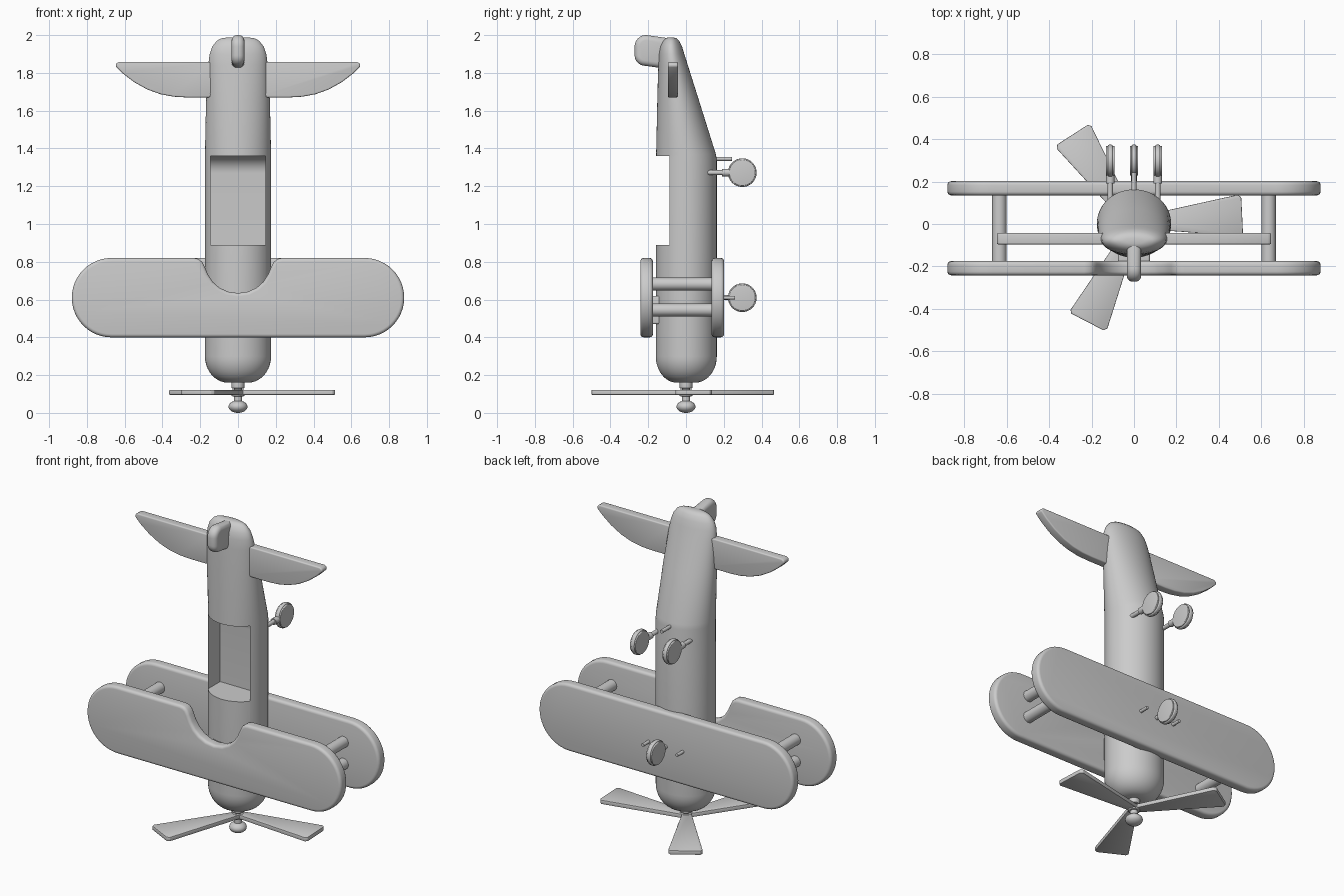
import bpy, bmesh, math
from mathutils import Vector, Matrix

if "Cube" in bpy.data.objects:
    bpy.data.objects.remove(bpy.data.objects["Cube"])


def finish(name, bm, bevel=0.0, segs=4, cutter=None):
    bmesh.ops.recalc_face_normals(bm, faces=bm.faces)
    me = bpy.data.meshes.new(name)
    bm.to_mesh(me)
    bm.free()
    ob = bpy.data.objects.new(name, me)
    bpy.context.collection.objects.link(ob)
    bpy.ops.object.select_all(action='DESELECT')
    ob.select_set(True)
    bpy.context.view_layer.objects.active = ob
    if cutter:
        m = ob.modifiers.new("cut", 'BOOLEAN')
        m.operation, m.object, m.solver = 'DIFFERENCE', cutter, 'EXACT'
        bpy.ops.object.modifier_apply(modifier=m.name)
    if bevel:
        m = ob.modifiers.new("round", 'BEVEL')
        m.width, m.segments, m.limit_method = bevel, segs, 'ANGLE'
        m.angle_limit = math.radians(40)
        bpy.ops.object.modifier_apply(modifier=m.name)
    bpy.ops.object.shade_smooth_by_angle(angle=math.radians(32))
    return ob


def prism(name, pts, lo, hi, axis, **kw):
    """Extrude a 2D outline along an axis from lo to hi."""
    place = {'x': lambda p, d: (d, p[0], p[1]),
             'y': lambda p, d: (p[0], d, p[1]),
             'z': lambda p, d: (p[0], p[1], d)}[axis]
    bm = bmesh.new()
    a = [bm.verts.new(place(p, lo)) for p in pts]
    b = [bm.verts.new(place(p, hi)) for p in pts]
    bm.faces.new(a)
    bm.faces.new(b)
    for i in range(len(pts)):
        j = (i + 1) % len(pts)
        bm.faces.new((a[i], a[j], b[j], b[i]))
    return finish(name, bm, **kw)


def rod(name, p, q, r, sides=24, **kw):
    p, q = Vector(p), Vector(q)
    bm = bmesh.new()
    mat = Matrix.Translation((p + q) / 2) @ (q - p).to_track_quat('Z', 'Y').to_matrix().to_4x4()
    bmesh.ops.create_cone(bm, cap_ends=True, segments=sides, radius1=r, radius2=r,
                          depth=(q - p).length, matrix=mat)
    return finish(name, bm, **kw)


def arc(cx, cy, r, a0, a1, n):
    return [(cx + r * math.cos(math.radians(a0 + (a1 - a0) * i / n)),
             cy + r * math.sin(math.radians(a0 + (a1 - a0) * i / n))) for i in range(n + 1)]


def loft(name, rings, n=64, **kw):
    """Elliptical rings (z, half width, front y, back y)."""
    bm = bmesh.new()
    loops = []
    for z, w, f, b in rings:
        loops.append([bm.verts.new((w * math.cos(2 * math.pi * i / n),
                                    (f + b) / 2 + (b - f) / 2 * math.sin(2 * math.pi * i / n), z))
                      for i in range(n)])
    for a, b in zip(loops, loops[1:]):
        for i in range(n):
            j = (i + 1) % n
            bm.faces.new((a[i], a[j], b[j], b[i]))
    bm.faces.new(loops[0])
    bm.faces.new(loops[-1])
    return finish(name, bm, **kw)


# Cockpit cutter, curved at the upper back
cut = prism("cockpit_cutter", [(-0.4, 1.36), (-0.4, 0.89), (0.03, 0.89)]
            + arc(-0.06, 1.27, 0.09, 0, 90, 10), -0.145, 0.145, 'x')
cut.hide_render = True
cut.hide_viewport = False

# Fuselage: rounded nose, straight body, tail tapering on the back side
rings = []
for i in range(11):
    t = math.pi / 2 * i / 10
    k = 0.3 + 0.7 * math.sin(t)
    rings.append((0.16 + 0.14 * (1 - math.cos(t)), 0.175 * k, -0.16 * k, 0.163 * k))
rings += [(1.34, 0.175, -0.158, 0.163), (1.37, 0.175, -0.158, 0.158),
          (1.65, 0.169, -0.152, 0.07), (1.84, 0.158, -0.147, 0.01),
          (1.90, 0.150, -0.144, -0.009), (1.94, 0.136, -0.137, -0.021),
          (1.97, 0.112, -0.122, -0.036), (1.983, 0.088, -0.108, -0.05),
          (1.988, 0.05, -0.094, -0.066)]
loft("fuselage", rings, cutter=cut)
bpy.data.objects.remove(cut)

# Wings: stadium outlines, the front one notched for the cockpit view
left = arc(-0.67, 0.61, 0.21, 90, 270, 24)
right = arc(0.67, 0.61, 0.21, -90, 90, 24)
half = [(0.235, 0.82), (0.21, 0.815), (0.19, 0.80), (0.175, 0.77), (0.16, 0.735),
        (0.135, 0.695), (0.10, 0.664), (0.055, 0.642)]
notch = half + [(0, 0.634)] + [(-x, z) for x, z in reversed(half)]
prism("front_wing", left + right + notch, -0.242, -0.175, 'y', bevel=0.018)
prism("back_wing", left + right, 0.135, 0.202, 'y', bevel=0.018)

# Mount joining fuselage and front wing
prism("wing_mount", [(-0.075, 0.47), (0.075, 0.47), (0.075, 0.62), (-0.075, 0.62)],
      -0.19, -0.12, 'y', bevel=0.01)

# Wing struts
for side, s in (("left", -1), ("right", 1)):
    for lvl, z in (("upper", 0.682), ("lower", 0.545)):
        rod(f"{side}_{lvl}_strut", (s * 0.635, -0.185, z), (s * 0.635, 0.145, z), 0.034)

# Tail planes
tail = [(0.135, 1.845), (0.15, 1.858), (0.63, 1.858), (0.645, 1.85), (0.648, 1.835),
        (0.61, 1.797), (0.55, 1.751), (0.48, 1.712), (0.41, 1.687), (0.34, 1.674),
        (0.27, 1.67), (0.15, 1.67), (0.135, 1.683)]
for side, s in (("left", -1), ("right", 1)):
    prism(f"{side}_tail_plane", [(s * x, z) for x, z in tail], -0.096, -0.043, 'y',
          bevel=0.02)

# Tail fin
fin = ([(-0.09, 1.82), (-0.06, 1.95), (-0.09, 1.983)] + arc(-0.212, 1.94, 0.06, 85, 180, 8)
       + arc(-0.217, 1.893, 0.055, 180, 265, 8))
prism("tail_fin", fin, -0.034, 0.034, 'x', bevel=0.028)

# Propeller blades
for i in range(3):
    a = math.radians(120 * i)
    blade = [(0.0, -0.02), (0.5, -0.057), (0.514, -0.045), (0.506, 0.125), (0.49, 0.138), (0.0, 0.03)]
    prism(f"propeller_blade_{i + 1}",
          [(x * math.cos(a) - y * math.sin(a), x * math.sin(a) + y * math.cos(a)) for x, y in blade],
          0.096, 0.121, 'z', bevel=0.003, segs=2)

# Propeller shaft, collars and spinner knob
rod("propeller_shaft", (0, 0, 0.04), (0, 0, 0.2), 0.022)
rod("shaft_collar", (0, 0, 0.13), (0, 0, 0.17), 0.034, bevel=0.004)
rod("propeller_hub", (0, 0, 0.088), (0, 0, 0.123), 0.034, bevel=0.004)
bm = bmesh.new()
bmesh.ops.create_uvsphere(bm, u_segments=32, v_segments=16, radius=1,
                          matrix=Matrix.Translation((0, 0, 0.033)) @ Matrix.Diagonal((0.05, 0.05, 0.033, 1)))
finish("spinner_knob", bm)


# Wheels: two on the belly, one on the wing, each with a stem
def wheel(name, x, z, y=0.298, r=0.076):
    rod(f"{name}_tyre", (x - 0.011, y, z), (x + 0.011, y, z), r, 40, bevel=0.006)
    for s in (-1, 1):
        rod(f"{name}_disc_{'left' if s < 0 else 'right'}", (x + s * 0.009, y, z),
            (x + s * 0.02, y, z), r - 0.006, 40, bevel=0.004)


for side, s in (("left", -1), ("right", 1)):
    wheel(f"{side}_belly_wheel", s * 0.112, 1.272)
    rod(f"{side}_belly_stem", (s * 0.112, 0.1, 1.272), (s * 0.112, 0.25, 1.272), 0.013, 16)
    rod(f"{side}_belly_collar", (s * 0.112, 0.19, 1.272), (s * 0.112, 0.235, 1.272), 0.02, 16)
    rod(f"{side}_wing_peg", (s * 0.118, 0.18, 0.61), (s * 0.118, 0.26, 0.61), 0.01, 16)
wheel("wing_wheel", 0, 0.61)
rod("wing_wheel_stem", (0, 0.18, 0.61), (0, 0.26, 0.61), 0.013, 16)
rod("belly_peg", (0, 0.13, 1.345), (0, 0.243, 1.345), 0.011, 16)
